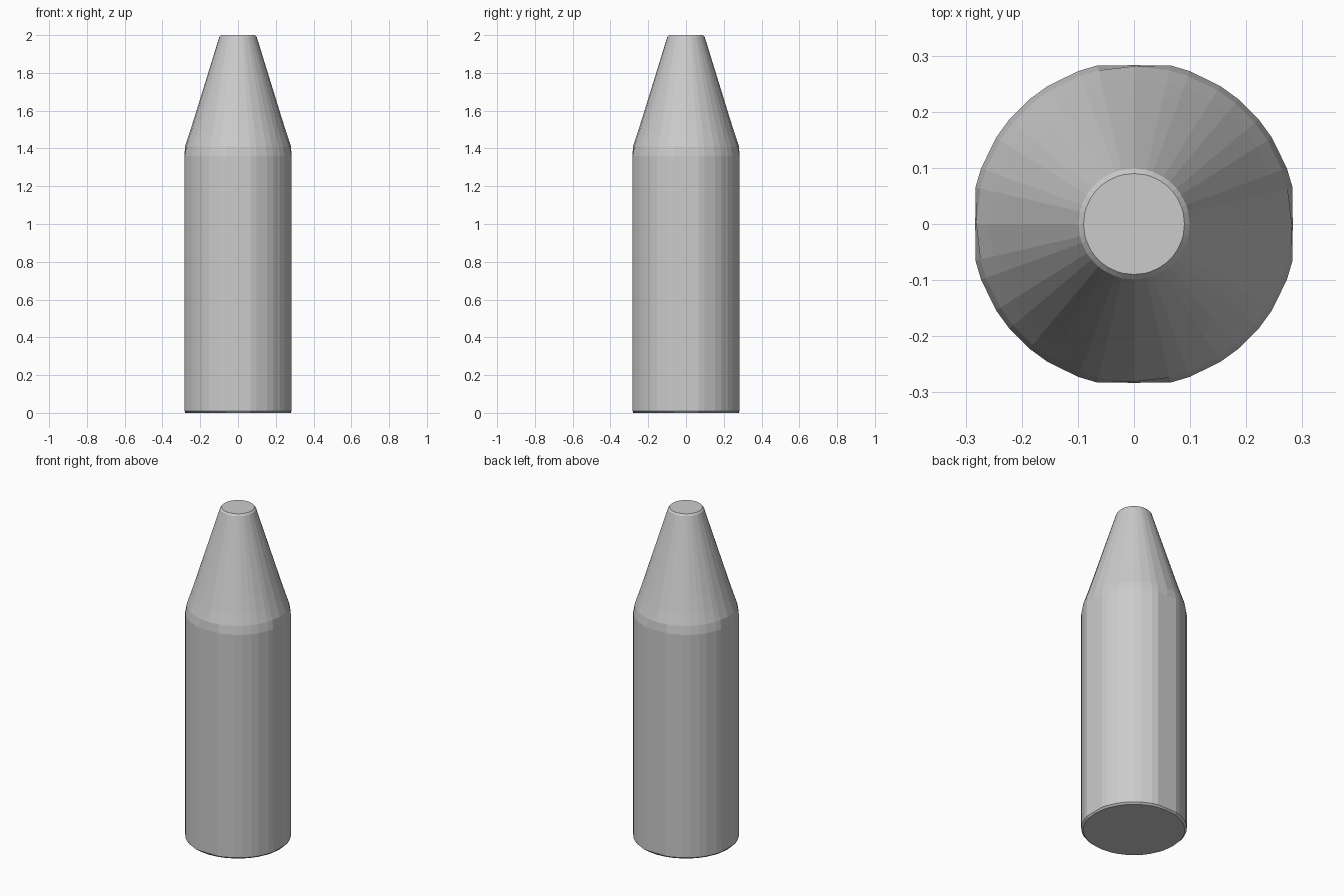
import bpy, bmesh
from math import radians, cos, sin

if "Cube" in bpy.data.objects:
    bpy.data.objects.remove(bpy.data.objects["Cube"])

# Profile of the bottle: (radius, height) from base to tip
PROFILE = [(0.279, 0.0), (0.29, 0.01), (0.29, 1.36), (0.281, 1.41),
           (0.259, 1.475), (0.232, 1.56), (0.099, 1.99), (0.09, 2.0)]
# Slightly uneven facets, repeated in each quadrant
QUADRANT = [0, 13, 20, 32, 40, 50, 58, 70, 77]
FLAT = 0.283  # the body is trimmed flat on its four sides

angles = [radians(a + 90 * q) for q in range(4) for a in QUADRANT]


def clamp(v):
    return max(-FLAT, min(FLAT, v))


# Bottle body, shoulder and tapered neck
bm = bmesh.new()
rings = [[bm.verts.new((clamp(r * cos(a)), clamp(r * sin(a)), z)) for a in angles]
         for r, z in PROFILE]
n = len(angles)
for low, high in zip(rings, rings[1:]):
    for i in range(n):
        j = (i + 1) % n
        bm.faces.new((low[i], low[j], high[j], high[i]))

# Closed base and tip
bm.faces.new(rings[0][::-1])
bm.faces.new(rings[-1])

mesh = bpy.data.meshes.new("bottle")
bm.to_mesh(mesh)
bm.free()
bpy.context.collection.objects.link(bpy.data.objects.new("bottle", mesh))
